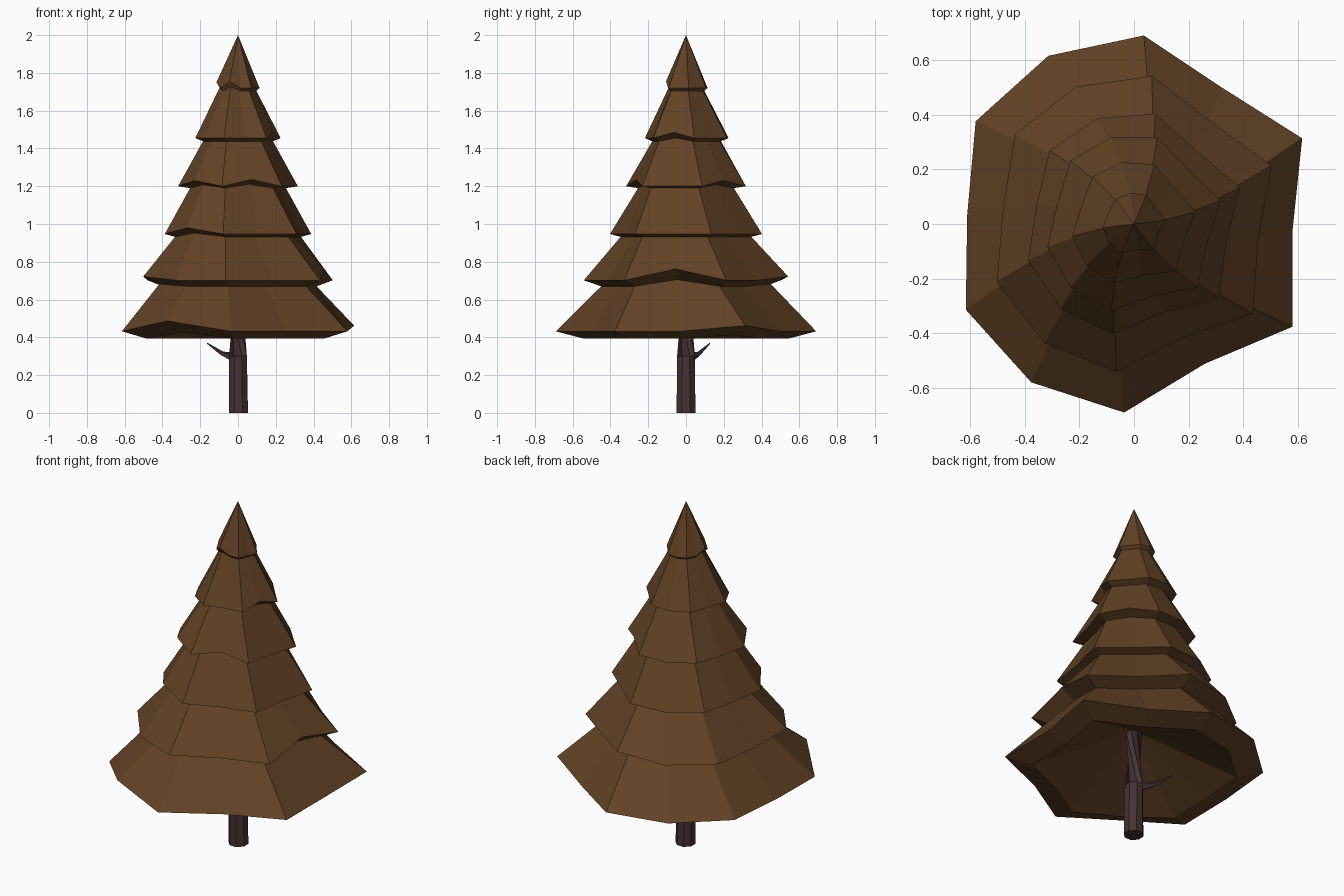
import bpy, bmesh, math
from mathutils import Vector

if "Cube" in bpy.data.objects:
    bpy.data.objects.remove(bpy.data.objects["Cube"])


def material(name, rgb):
    m = bpy.data.materials.new(name)
    m.diffuse_color = (*rgb, 1)
    m.use_nodes = True
    m.node_tree.nodes["Principled BSDF"].inputs["Base Color"].default_value = m.diffuse_color
    return m


def finish(bm, name, mat):
    bmesh.ops.recalc_face_normals(bm, faces=bm.faces[:])
    me = bpy.data.meshes.new(name)
    bm.to_mesh(me)
    bm.free()
    me.materials.append(mat)
    ob = bpy.data.objects.new(name, me)
    bpy.context.collection.objects.link(ob)
    return ob


def bridge(bm, a, b):
    n = len(a)
    for i in range(n):
        bm.faces.new((a[i], a[(i + 1) % n], b[(i + 1) % n], b[i]))


def fan(bm, ring, point):
    tip = bm.verts.new(point)
    for i in range(len(ring)):
        bm.faces.new((ring[i], ring[(i + 1) % len(ring)], tip))


brown = material("brown foliage", (0.122, 0.054, 0.019))
bark = material("dark bark", (0.061, 0.031, 0.034))

# Tiers top to bottom: rim radius, rim z, lip ratio, lip z, raised rim corners
tiers = [
    (0.115, 1.720, 0.85, 1.705, {6: 0.035, 8: 0.03}),
    (0.230, 1.455, 0.82, 1.438, {3: 0.03}),
    (0.328, 1.200, 0.80, 1.190, {5: 0.035, 7: 0.03, 1: 0.03}),
    (0.410, 0.947, 0.86, 0.932, {7: 0.033}),
    (0.545, 0.702, 0.83, 0.670, {3: 0.06, 0: 0.02, 8: 0.02}),
    (0.690, 0.432, 0.79, 0.394, {7: 0.055, 2: 0.03}),
]
# Some of the twelve directions are pulled in, leaving eight main corners
pulled_in = {1: 0.86, 3: 0.84, 5: 0.83, 9: 0.885}

# Foliage: one skirted shell, each tier twisted a little further
bm = bmesh.new()
previous = None
for t, (r, z, ratio, lip_z, raised) in enumerate(tiers):
    rim, lip = [], []
    for k in range(12):
        a = math.radians(87 - 4 * (5 - t) - 30 * k)
        rk = r * pulled_in.get(k, 1)
        up = raised.get(k, 0)
        c, s = math.cos(a), math.sin(a)
        rim.append(bm.verts.new((rk * c, rk * s, z + up)))
        lip.append(bm.verts.new((rk * ratio * c, rk * ratio * s, lip_z + up * 0.6)))
    if previous:
        bridge(bm, previous, rim)
    else:
        fan(bm, rim, (0, 0, 2))
    bridge(bm, rim, lip)
    previous = lip
fan(bm, previous, (0, 0, 0.64))  # hollow underside
finish(bm, "foliage", brown)


def tube(name, path, sides, mat):
    """Tapered tube through (x, y, z, radius) points."""
    bm = bmesh.new()
    pts = [Vector(p[:3]) for p in path]
    last = first = None
    for i, p in enumerate(pts):
        d = pts[min(i + 1, len(pts) - 1)] - pts[max(i - 1, 0)]
        q = d.to_track_quat('Z', 'Y')
        ring = []
        for k in range(sides):
            a = 2 * math.pi * (k + 0.5) / sides
            off = Vector((math.cos(a), math.sin(a), 0)) * path[i][3]
            ring.append(bm.verts.new(p + q @ off))
        if last:
            bridge(bm, last, ring)
        else:
            first = ring
        last = ring
    bm.faces.new(first)
    bm.faces.new(last)
    return finish(bm, name, mat)


# Trunk and its small broken branch
tube("trunk", [(0.003, 0, 0, 0.054), (0, 0, 0.3, 0.051), (0, 0, 0.64, 0.048)], 8, bark)
tube("branch", [(-0.025, 0.025, 0.295, 0.026), (-0.085, 0.068, 0.314, 0.012),
                (-0.162, 0.126, 0.368, 0.003)], 5, bark)
